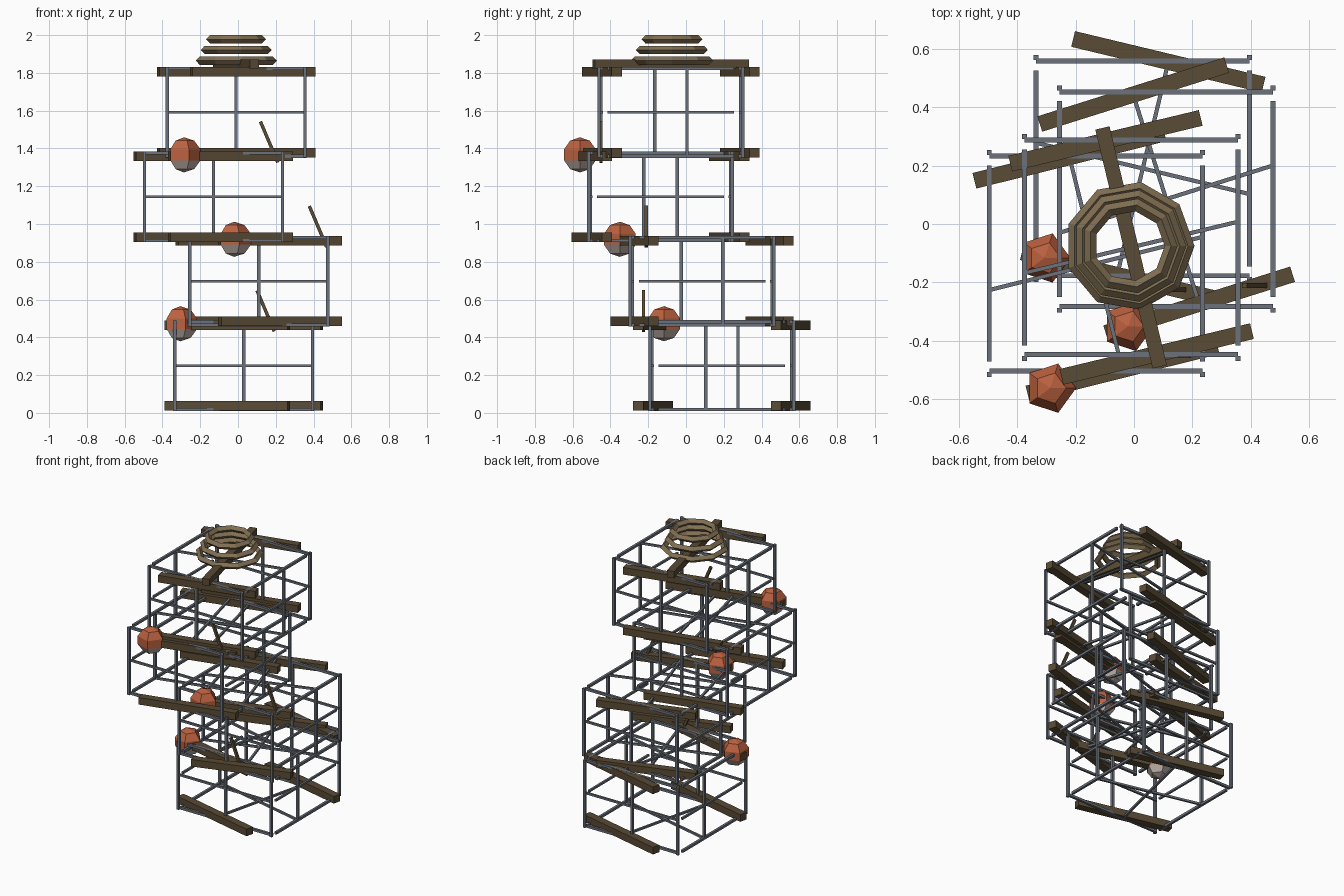
import bpy, bmesh
from math import radians, sin, cos
from mathutils import Matrix, Vector

if "Cube" in bpy.data.objects:
    bpy.data.objects.remove(bpy.data.objects["Cube"])


def material(name, rgb):
    m = bpy.data.materials.new(name)
    m.diffuse_color = (*rgb, 1)
    m.use_nodes = True
    m.node_tree.nodes["Principled BSDF"].inputs["Base Color"].default_value = m.diffuse_color
    return m


STEEL = material("steel", (0.15, 0.17, 0.20))
WOOD = material("wood", (0.10, 0.07, 0.035))
ROPE = material("rope", (0.22, 0.16, 0.085))
ORANGE = material("buoy_orange", (0.50, 0.12, 0.05))
PALE = material("buoy_pale", (0.50, 0.42, 0.38))


def finish(name, bm, *mats):
    bmesh.ops.recalc_face_normals(bm, faces=bm.faces)
    mesh = bpy.data.meshes.new(name)
    bm.to_mesh(mesh)
    bm.free()
    for m in mats:
        mesh.materials.append(m)
    ob = bpy.data.objects.new(name, mesh)
    bpy.context.collection.objects.link(ob)
    return ob


def add_box(bm, loc, size, base=Matrix()):
    mat = base @ Matrix.Translation(loc) @ Matrix.Diagonal((*size, 1))
    bmesh.ops.create_cube(bm, size=1, matrix=mat)


def spin(cx, cy, z, angle):
    return Matrix.Translation((cx, cy, z)) @ Matrix.Rotation(radians(angle), 4, 'Z')


HX, HY, HZ, T = 0.365, 0.38, 0.232, 0.017   # cage half sizes, bar thickness


def cage(name, cx, cy, z, angle):
    """Straight outer frame, with mid bars turned by the tier's angle."""
    bm = bmesh.new()
    base = Matrix.Translation((cx, cy, z))
    for sx in (-1, 1):
        for sy in (-1, 1):
            add_box(bm, (sx * HX, sy * HY, 0), (T, T, 2 * HZ + 0.015), base)
    for h in (-HZ, 0, HZ):
        t = 0.014 if h == 0 else T
        for s in (-1, 1):
            add_box(bm, (0, s * 0.367, h), (0.73, t, t), base)
            add_box(bm, (s * HX, 0, h), (t, 0.67, t), base)
    # middle uprights
    side_y = HX * sin(radians(angle))
    for s in (-1, 1):
        add_box(bm, (0, s * 0.37, 0), (T, T, 2 * HZ), base)
        add_box(bm, (s * HX, s * side_y, 0), (T, T, 2 * HZ), base)
    # turned crosses on the floor and lid
    turned = spin(cx, cy, z, angle)
    for h in (-HZ, HZ):
        add_box(bm, (0, 0, h), (0.76, 0.014, 0.014), turned)
        add_box(bm, (0, 0, h), (0.014, 0.76, 0.014), turned)
    finish(name, bm, STEEL)


def plank(name, base, loc, size):
    bm = bmesh.new()
    add_box(bm, loc, size, base)
    finish(name, bm, WOOD)


def buoy(name, loc):
    bm = bmesh.new()
    mat = Matrix.Translation(loc) @ Matrix.Rotation(radians(-90), 4, 'Z')
    bmesh.ops.create_uvsphere(bm, u_segments=5, v_segments=5, radius=0.093, matrix=mat)
    for f in bm.faces:
        f.material_index = int(f.calc_center_median().z < loc.z - 0.02)
    finish(name, bm, ORANGE, PALE)


def rope_ring(name, loc, major, minor=0.022, n=9, m=4):
    bm = bmesh.new()
    rings = []
    for i in range(n):
        a = radians(360 * i / n)
        ring = []
        for j in range(m):
            b = radians(360 * j / m)
            r = major + minor * cos(b)
            ring.append(bm.verts.new((loc[0] + r * cos(a), loc[1] + r * sin(a),
                                      loc[2] + minor * sin(b))))
        rings.append(ring)
    for i in range(n):
        p, q = rings[i], rings[(i + 1) % n]
        for j in range(m):
            k = (j + 1) % m
            bm.faces.new((p[j], q[j], q[k], p[k]))
    finish(name, bm, ROPE)


# four staggered tiers: centre x, centre y, turn angle
tiers = [(0.03, 0.19, -13.5), (0.11, 0.085, 17.5),
         (-0.13, -0.135, 14), (-0.01, -0.08, 13.5)]
for i, (cx, cy, ang) in enumerate(tiers):
    z = 0.25 + 0.447 * i
    base = spin(cx, cy, z, ang)
    cage(f"cage_{i + 1}", cx, cy, z, ang)
    # wooden runners, top and bottom, front and back
    for level, h in (("lower", -0.213), ("upper", 0.215)):
        for side, s in (("front", -1), ("back", 1)):
            plank(f"runner_{level}_{side}_{i + 1}", base, (0, s * 0.375, h), (0.67, 0.055, 0.05))
    # buoy and leaning stick on the lower three tiers
    if i < 3:
        buoy(f"buoy_{i + 1}", base @ Vector((-0.255, -0.376, 0.222)))
        bm = bmesh.new()
        p = base @ Vector((0.21, -0.376, 0.29))
        tilt = Matrix.Translation(p) @ Matrix.Rotation(radians(-23), 4, 'Y')
        add_box(bm, (0, 0, 0), (0.018, 0.016, 0.235), tilt)
        finish(f"stick_{i + 1}", bm, WOOD)

# lid plank and coiled rope on top
tx, ty, ta = tiers[-1]
plank("lid_plank", spin(tx, ty, 1.847, ta), (0, 0, 0), (0.05, 0.84, 0.048))
for i, r in enumerate((0.2, 0.172, 0.142)):
    rope_ring(f"rope_coil_{i + 1}", (tx - 0.005, ty + 0.005, 1.865 + 0.0565 * i), r)
